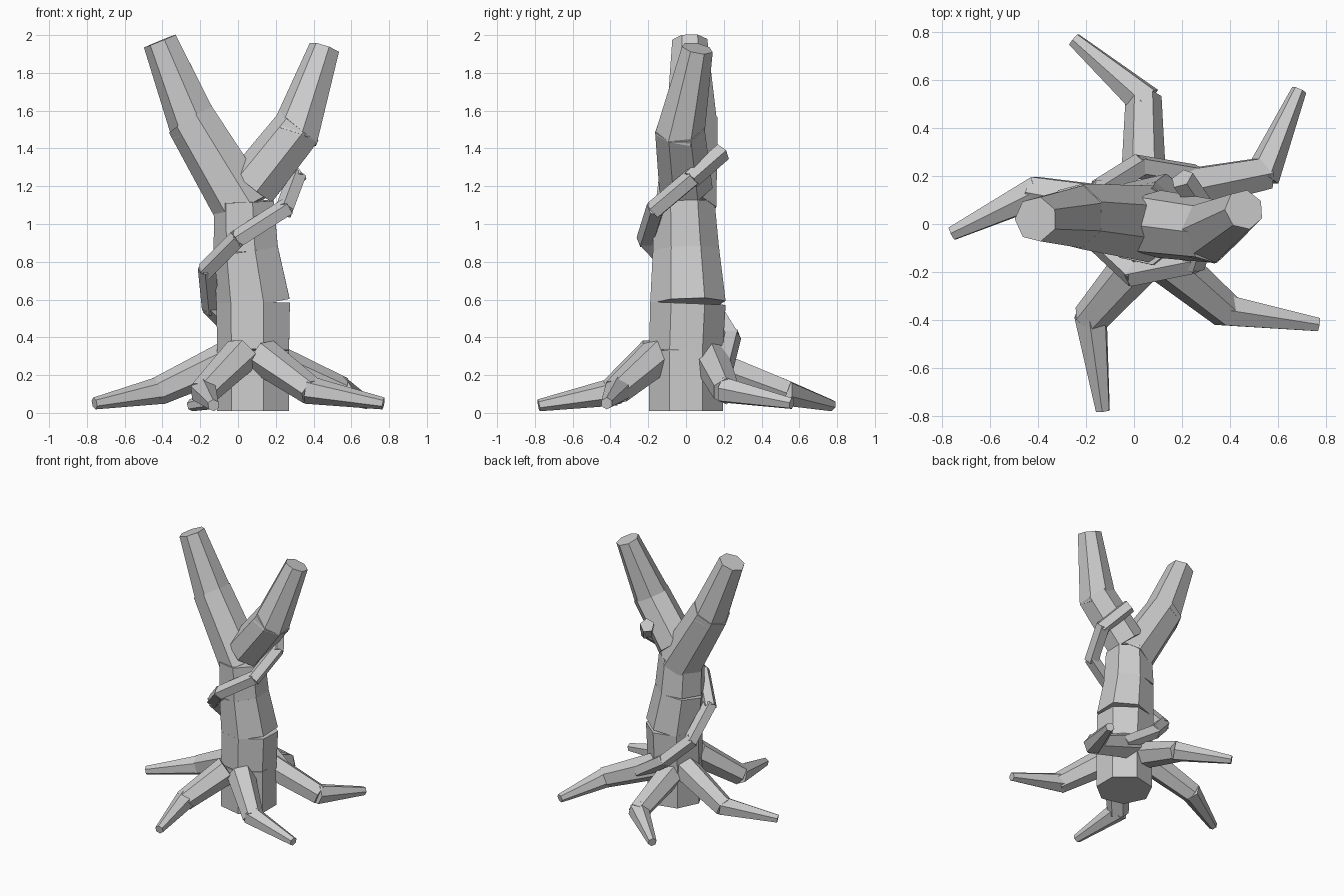
import bpy, bmesh
from mathutils import Vector, Matrix

cube = bpy.data.objects.get("Cube")
if cube:
    bpy.data.objects.remove(cube)

bark = bpy.data.materials.new("grey_bark")
bark.use_nodes = True
bark.diffuse_color = (0.6, 0.6, 0.6, 1)
bark.node_tree.nodes["Principled BSDF"].inputs["Base Color"].default_value = (0.6, 0.6, 0.6, 1)


def ring(bm, centre, axis, radius, sides):
    """Polygon of vertices around a point, square to the axis."""
    side = axis.cross(Vector((0, 1, 0))).normalized()
    up = axis.cross(side)
    verts = []
    for i in range(sides):
        arm = Matrix.Rotation(6.28318 * i / sides, 3, axis) @ side
        verts.append(bm.verts.new(centre + arm * radius))
    return verts


def limb(name, points, sides, overlap=0.0):
    """Chain of tapered, flat-sided prisms, given as (x, y, z, radius)."""
    bm = bmesh.new()
    for n, (p, q) in enumerate(zip(points, points[1:])):
        a, b = Vector(p[:3]), Vector(q[:3])
        axis = (b - a).normalized()
        last = n == len(points) - 2
        low = ring(bm, a - axis * (overlap if n else 0), axis, p[3], sides)
        high = ring(bm, b + axis * (0 if last else overlap), axis, q[3], sides)
        for i in range(sides):
            j = (i + 1) % sides
            bm.faces.new((low[i], low[j], high[j], high[i]))
        bm.faces.new(low[::-1])
        bm.faces.new(high)
    bmesh.ops.recalc_face_normals(bm, faces=bm.faces)
    mesh = bpy.data.meshes.new(name)
    bm.to_mesh(mesh)
    bm.free()
    mesh.materials.append(bark)
    obj = bpy.data.objects.new(name, mesh)
    bpy.context.collection.objects.link(obj)
    return obj


# Trunk and the two forked branches
limb("trunk", [(.09, 0, .01, .2), (.09, 0, .33, .2), (.09, .01, .58, .205),
               (.05, 0, .86, .18), (.04, -.01, 1.12, .165)], 7)
limb("right_branch", [(.04, 0, 1.08, .165), (-.23, .03, 1.53, .14),
                      (-.41, .02, 1.97, .095)], 7, .03)
limb("left_branch", [(.08, 0, 1.2, .145), (.31, -.03, 1.49, .135),
                     (.46, .06, 1.93, .085)], 7, .03)

# Spreading roots: start, elbow and tip
roots = {
    "back_root": [(.04, .08, .27), (.04, .52, .11), (-.25, .77, .04)],
    "back_left_root": [(.14, .13, .29), (.54, .21, .12), (.69, .56, .05)],
    "front_left_root": [(.13, -.15, .3), (.38, -.36, .12), (.77, -.42, .05)],
    "front_root": [(.02, -.16, .31), (-.18, -.39, .11), (-.13, -.78, .04)],
    "right_root": [(-.02, .06, .3), (-.41, .13, .12), (-.76, -.04, .05)],
}
for name, path in roots.items():
    limb(name, [p + (r,) for p, r in zip(path, (.1, .075, .032))], 6, .015)

# Vine winding round the trunk
vine = [(.26, .2, .24), (.02, .24, .4), (-.14, .14, .56), (-.16, -.06, .76),
        (0, -.21, .92), (.25, -.16, 1.08), (.31, .03, 1.24), (.2, .19, 1.38)]
limb("vine", [p + (.052,) for p in vine], 5, .015)
